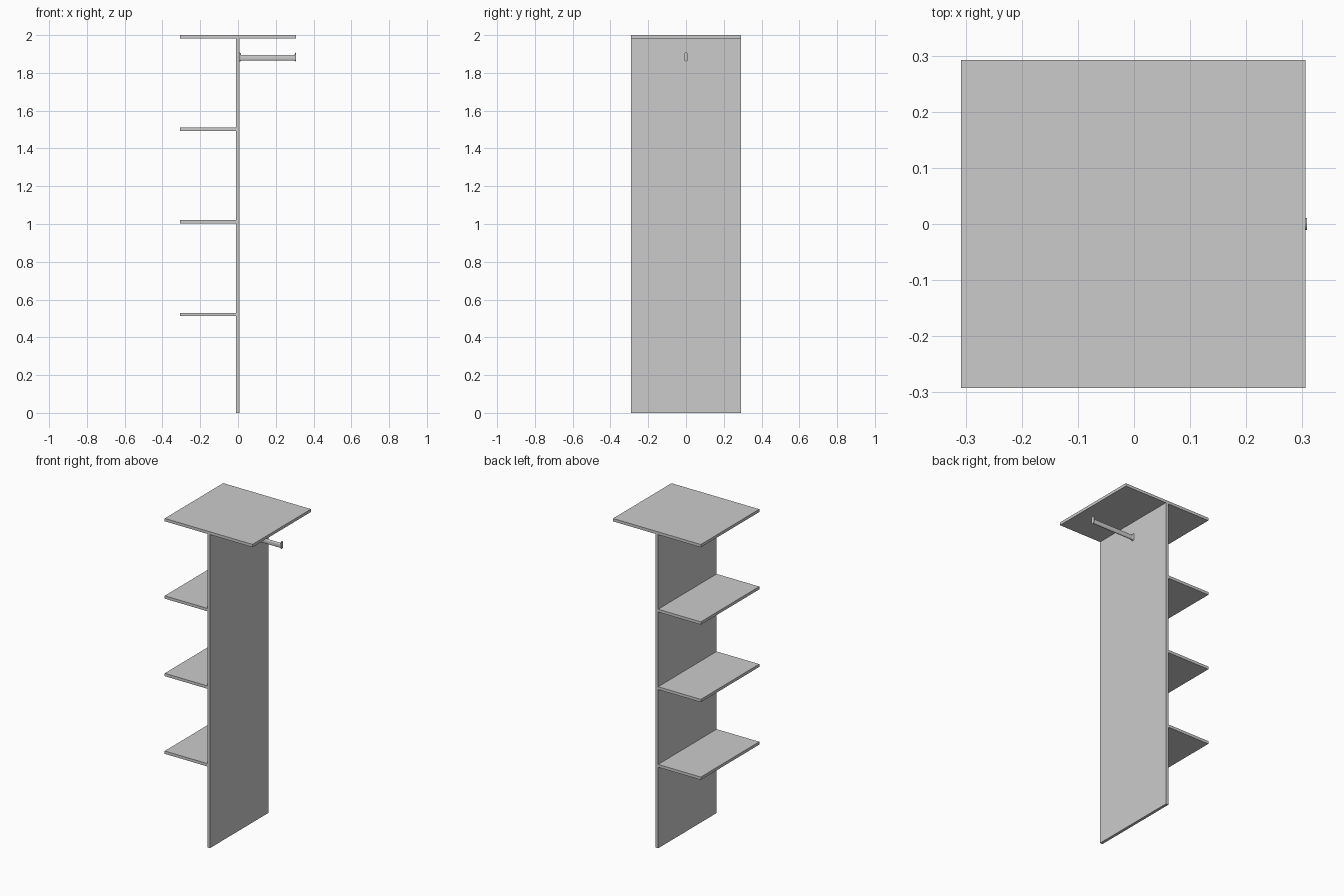
import bpy, bmesh, math

if "Cube" in bpy.data.objects:
    bpy.data.objects.remove(bpy.data.objects["Cube"])

T = 0.018            # board thickness
X0, X1 = -0.308, 0.306
Y = 0.292
PX = -0.001          # centre of the upright panel


def finish(name, bm):
    bmesh.ops.recalc_face_normals(bm, faces=bm.faces)
    me = bpy.data.meshes.new(name)
    bm.to_mesh(me)
    bm.free()
    ob = bpy.data.objects.new(name, me)
    bpy.context.collection.objects.link(ob)
    return ob


def board(name, x0, x1, z0, z1):
    bm = bmesh.new()
    bmesh.ops.create_cube(bm, size=1)
    for v in bm.verts:
        v.co = ((x0 + x1) / 2 + v.co.x * (x1 - x0), v.co.y * 2 * Y,
                (z0 + z1) / 2 + v.co.z * (z1 - z0))
    return finish(name, bm)


def oval_loft(name, sections, n=8):
    """Stadium-shaped sections (x, width, z bottom, z top) joined along x."""
    bm = bmesh.new()
    rings = []
    for x, w, zb, zt in sections:
        r = w / 2
        ring = []
        for zc, start in ((zt - r, 0), (zb + r, math.pi)):
            for i in range(n + 1):
                a = start + math.pi * i / n
                ring.append(bm.verts.new((x, r * math.cos(a), zc + r * math.sin(a))))
        rings.append(ring)
    for a, b in zip(rings, rings[1:]):
        for i in range(len(a)):
            j = (i + 1) % len(a)
            bm.faces.new((a[i], a[j], b[j], b[i]))
    bm.faces.new(rings[0])
    bm.faces.new(rings[-1])
    ob = finish(name, bm)
    bpy.ops.object.select_all(action='DESELECT')
    bpy.context.view_layer.objects.active = ob
    ob.select_set(True)
    bpy.ops.object.shade_smooth_by_angle(angle=math.radians(35))
    return ob


# Upright divider and top board
board("upright_panel", PX - T / 2, PX + T / 2, 0, 2 - T)
board("top_board", X0, X1, 2 - T, 2)

# Three shelves on the left
for i, z in enumerate((0.521, 1.012, 1.502)):
    board(f"shelf_{i + 1}", X0, PX - T / 2, z - T / 2, z + T / 2)

# Hanging rail with an oval section
RX0, RX1 = PX + T / 2, 0.308
oval_loft("hanging_rail", [(RX0 + 0.001, 0.015, 1.865, 1.895),
                           (RX1 - 0.001, 0.015, 1.865, 1.895)])

# Rail holders: a thin plate tapering onto the rail
for name, x, d in (("rail_holder_inner", RX0, 1), ("rail_holder_outer", RX1, -1)):
    oval_loft(name, [(x, 0.022, 1.861, 1.908),
                     (x + d * 0.003, 0.022, 1.861, 1.908),
                     (x + d * 0.009, 0.018, 1.863, 1.897)])
